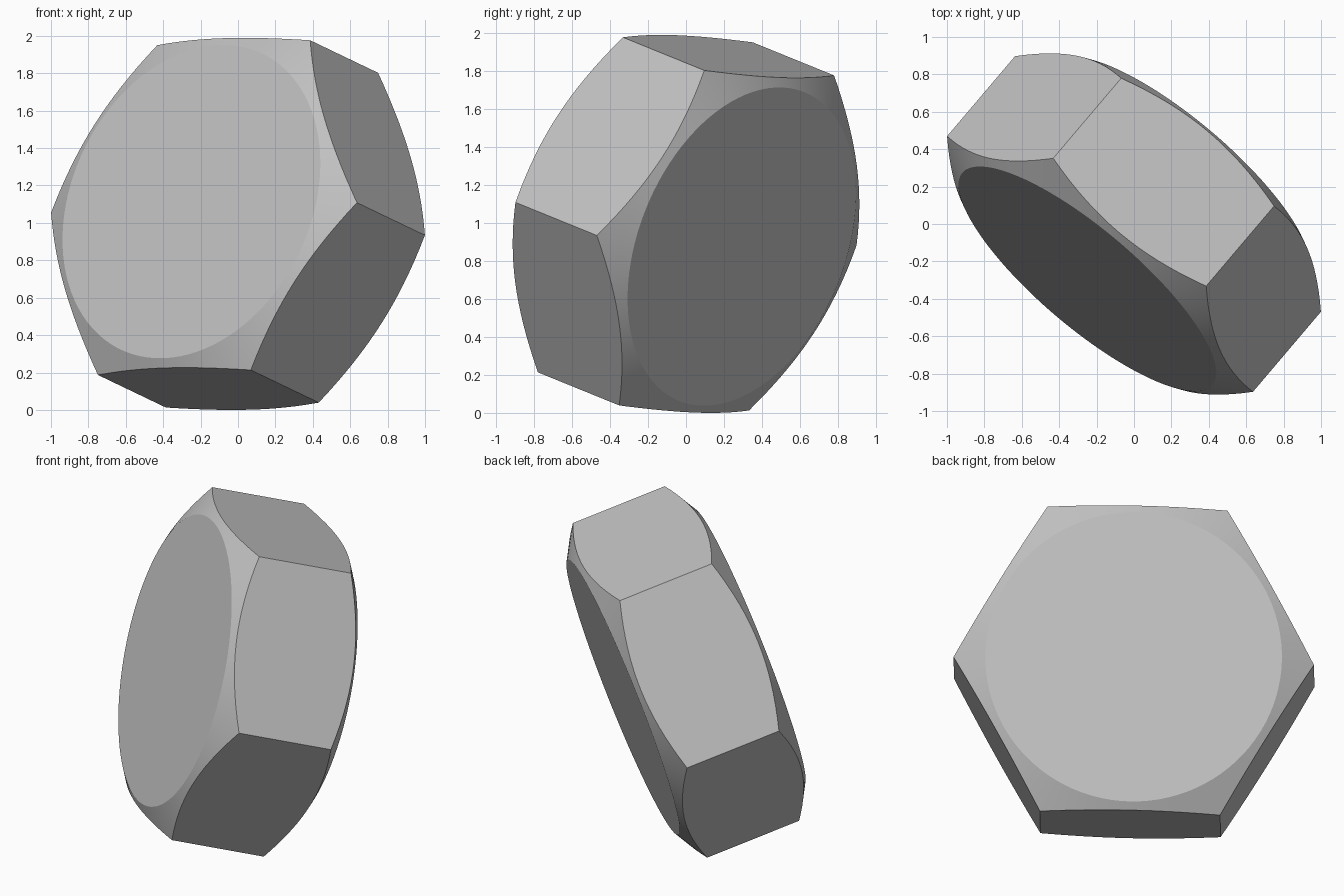
import bpy, bmesh, math
from mathutils import Vector, Matrix

if "Cube" in bpy.data.objects:
    bpy.data.objects.remove(bpy.data.objects["Cube"])

R = 1.066                               # centre to corner
APOTHEM = R * math.cos(math.pi / 6)
R_FLAT, H_FLAT = 0.877, 0.403           # round flat: radius and half thickness
SLOPE = math.tan(math.radians(30))      # chamfer cone
SEG = 16                                # steps per hexagon side
N = 6 * SEG

steel = bpy.data.materials.new("grey steel")
steel.diffuse_color = (0.53, 0.53, 0.53, 1)
steel.use_nodes = True
steel.node_tree.nodes["Principled BSDF"].inputs["Base Color"].default_value = steel.diffuse_color

# Tilt: local z is the nut axis, local x points at a corner
axis = Vector((0.618, 0.728, -0.296)).normalized()
corner = Vector((0.566, -0.118, 0.893))
corner = (corner - axis * corner.dot(axis)).normalized()
tilt = Matrix((corner, axis.cross(corner), axis)).transposed()

# Rings: flat edge and hexagon rim, on both ends
bm = bmesh.new()


def ring(rim, sign):
    verts = []
    for i in range(N):
        a = 2 * math.pi * i / N
        r = APOTHEM / math.cos(a % (math.pi / 3) - math.pi / 6) if rim else R_FLAT
        h = H_FLAT - SLOPE * (r - R_FLAT)
        p = Vector((r * math.cos(a), r * math.sin(a), sign * h))
        verts.append(bm.verts.new(tilt @ p))
    return verts


low_flat, low_rim = ring(False, -1), ring(True, -1)
top_rim, top_flat = ring(True, 1), ring(False, 1)

# Chamfers
for a, b in ((low_flat, low_rim), (top_rim, top_flat)):
    for i in range(N):
        j = (i + 1) % N
        bm.faces.new((a[i], a[j], b[j], b[i]))
# Six sides
for s in range(6):
    idx = [(s * SEG + k) % N for k in range(SEG + 1)]
    bm.faces.new([low_rim[i] for i in idx] + [top_rim[i] for i in reversed(idx)])
# Round flats
bm.faces.new(top_flat)
bm.faces.new(low_flat[::-1])
bmesh.ops.recalc_face_normals(bm, faces=bm.faces)

# Stand on the ground
bmesh.ops.translate(bm, verts=bm.verts, vec=(0, 0, -min(v.co.z for v in bm.verts)))

mesh = bpy.data.meshes.new("hex_head")
bm.to_mesh(mesh)
bm.free()
mesh.materials.append(steel)
obj = bpy.data.objects.new("hex_head", mesh)
bpy.context.collection.objects.link(obj)
bpy.context.view_layer.objects.active = obj
obj.select_set(True)
bpy.ops.object.shade_smooth_by_angle(angle=math.radians(20))
